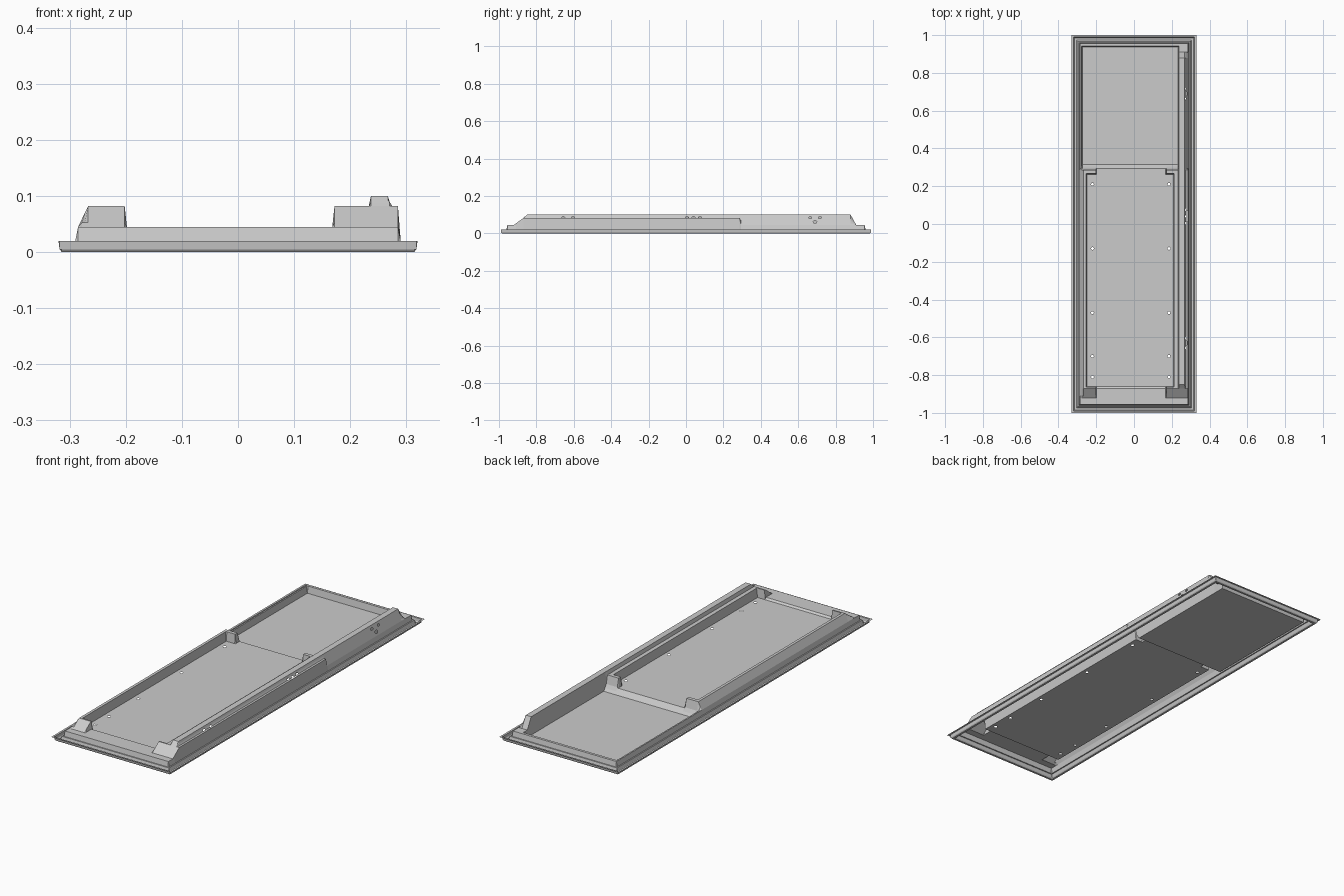
import bpy, bmesh, math

cube = bpy.data.objects.get("Cube")
if cube:
    bpy.data.objects.remove(cube, do_unlink=True)

HALF_X, HALF_Y = 0.33, 1.0
RIM, FLOOR, LOW_FLOOR, FRAME, RIDGE = 0.045, 0.037, 0.012, 0.082, 0.10

# Pressed-sheet cross-sections as (position, height) points
edge = [(0, .02), (.01, .02), (.012, .005), (.016, 0), (.026, 0),
        (.03, .005), (.034, .02), (.04, .02), (.045, RIM)]
floor_y = [(-.87, RIM), (-.86, FLOOR), (.295, FLOOR), (.315, LOW_FLOOR),
           (.936, LOW_FLOOR), (.942, RIM)]
floor_x = [(-.278, RIM), (-.273, 0), (.233, 0), (.237, RIM)]
frame_x = [(-.285, RIM), (-.267, FRAME), (-.202, FRAME), (-.198, 0),
           (.168, 0), (.172, FRAME)]
frame_y = [(-.92, RIM), (-.87, FRAME), (.285, FRAME), (.305, 0)]
pocket_x = [(-.253, FRAME), (-.248, 0), (.208, 0), (.213, FRAME)]
pocket_y = [(-.863, FRAME), (-.858, 0), (.262, 0), (.267, FRAME)]
ridge_x = [(.233, 0), (.237, RIDGE), (.267, RIDGE), (.285, RIM)]
ridge_y = [(-.91, RIM), (-.85, RIDGE), (.88, RIDGE), (.91, RIM)]


def interp(points, t):
    if t <= points[0][0]:
        return points[0][1]
    for (a, p), (b, q) in zip(points, points[1:]):
        if t <= b:
            return p + (q - p) * (t - a) / (b - a)
    return points[-1][1]


def height(x, y):
    d = min(HALF_X - abs(x), HALF_Y - abs(y))
    if d < .0449:
        return interp(edge, d)
    base = max(interp(floor_y, y), interp(floor_x, x))
    pocket = max(interp(pocket_x, x), interp(pocket_y, y))
    frame = min(interp(frame_x, x), interp(frame_y, y), pocket)
    ridge = min(interp(ridge_x, x), interp(ridge_y, y))
    return max(base, frame, ridge)


# Holes: (centre x, centre y, radius x, radius y)
round_holes = [(x, y, .008, .008) for x in (-.22, .185)
               for y in (.21, -.13, -.47, -.70, -.81)]
for cy in (-.63, .69):
    round_holes += [(.2723, cy + s, .002, .009) for s in (-.026, .026)]
    round_holes.append((.2795, cy, .0025, .011))
round_holes += [(.2723, .04 + s, .002, .009) for s in (-.035, 0, .035)]
slot = (.2795, .04, .0025, .028)


def stations(half, profiles, axis):
    vals = {round(s * (half - d), 4) for d, _ in edge for s in (-1, 1)}
    vals |= {p[0] for prof in profiles for p in prof}
    for h in round_holes + [slot]:
        vals |= {round(h[axis] + s * h[axis + 2], 4) for s in (-1, 1)}
    out = []
    for v in sorted(vals):
        if not out or v - out[-1] > .0003:
            out.append(v)
    return out


xs = stations(HALF_X, (floor_x, frame_x, pocket_x, ridge_x), 0)
ys = stations(HALF_Y, (floor_y, frame_y, pocket_y, ridge_y), 1)

# Sheet surface
bm = bmesh.new()
grid = [[bm.verts.new((x, y, height(x, y))) for y in ys] for x in xs]
for i in range(len(xs) - 1):
    for j in range(len(ys) - 1):
        bm.faces.new((grid[i][j], grid[i + 1][j],
                      grid[i + 1][j + 1], grid[i][j + 1]))


def faces_inside(hole):
    cx, cy, rx, ry = hole
    found = []
    for f in bm.faces:
        c = f.calc_center_median()
        if abs(c.x - cx) < rx and abs(c.y - cy) < ry:
            found.append(f)
    return found


# Punch the slot and the round screw holes
bmesh.ops.delete(bm, geom=faces_inside(slot), context='FACES')
for hole in round_holes:
    cx, cy, rx, ry = hole
    for f in faces_inside(hole):
        bmesh.ops.subdivide_edges(bm, edges=list(f.edges), cuts=1)
    for f in faces_inside(hole):
        outer = list(f.verts)
        bm.faces.remove(f)
        inner = []
        for v in outer:
            a = math.atan2((v.co.y - cy) / ry, (v.co.x - cx) / rx)
            x, y = cx + .95 * rx * math.cos(a), cy + .95 * ry * math.sin(a)
            inner.append(bm.verts.new((x, y, height(x, y))))
        n = len(outer)
        for k in range(n):
            m = (k + 1) % n
            bm.faces.new((outer[k], outer[m], inner[m], inner[k]))

mesh = bpy.data.meshes.new("door_inner_panel")
bm.to_mesh(mesh)
bm.free()

# Grey sheet metal
grey = bpy.data.materials.new("sheet_grey")
grey.use_nodes = True
colour = (0.6, 0.6, 0.6, 1)
grey.diffuse_color = colour
grey.node_tree.nodes["Principled BSDF"].inputs["Base Color"].default_value = colour
mesh.materials.append(grey)
panel = bpy.data.objects.new("door_inner_panel", mesh)
bpy.context.collection.objects.link(panel)
